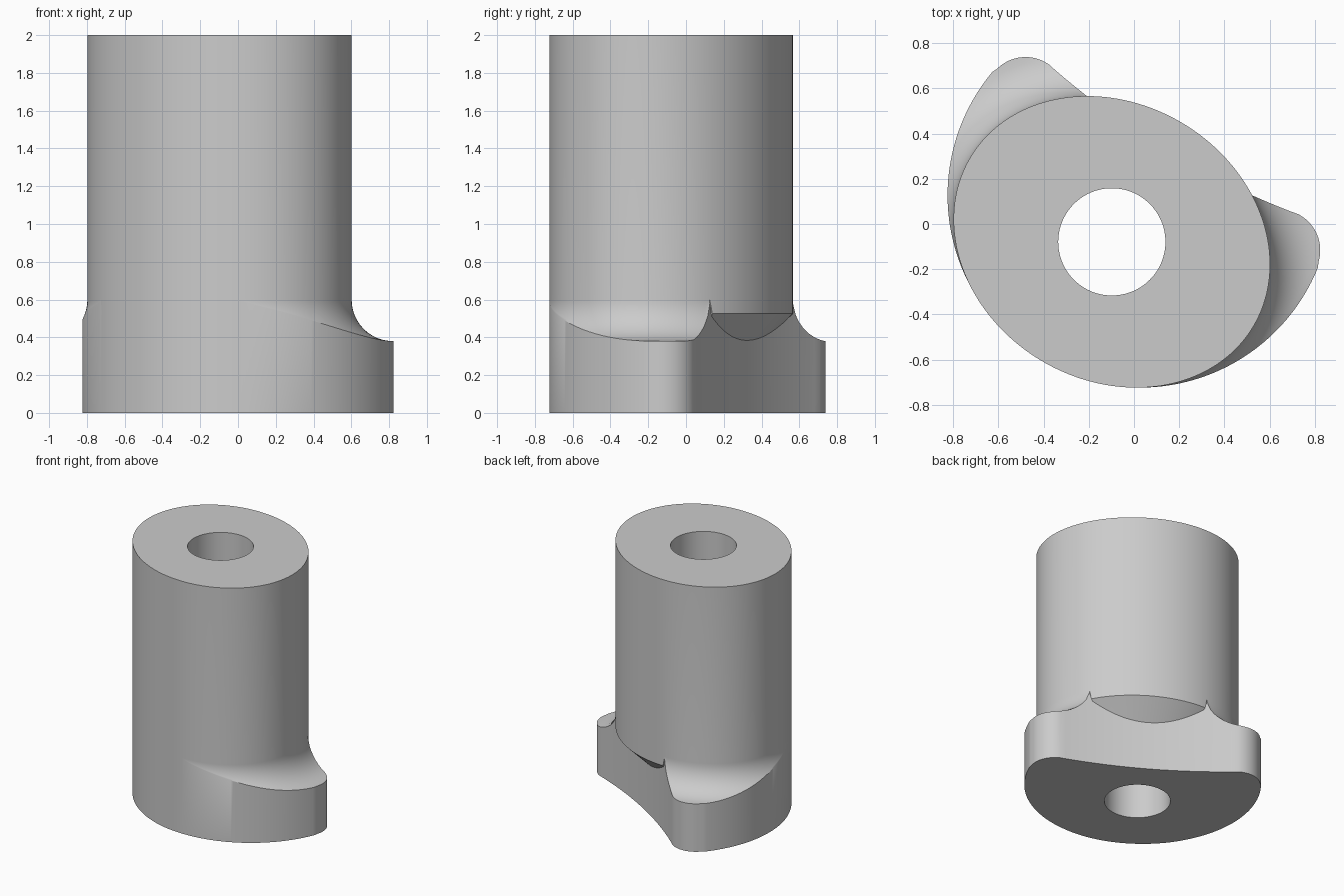
import bpy, bmesh
from math import sin, cos, tau, pi, radians, sqrt, asin, hypot
from mathutils import Matrix

cube = bpy.data.objects.get("Cube")
if cube:
    bpy.data.objects.remove(cube, do_unlink=True)

SEGMENTS = 256
STEPS = 12
HEIGHT = 2.0
LONG_R, SHORT_R = 0.729, 0.611      # elliptical column
BORE_R = 0.237
FILLET_R, FILLET_TOP = 0.22, 0.6    # fillet between foot and column
UNDERCUT_TOP = 0.525                # where the column overhangs the foot


def column_radius(a):
    return 1 / hypot(cos(a) / LONG_R, sin(a) / SHORT_R)


def ray_circle(a, cx, cy, r):
    """Far hit of a ray from the origin on a circle."""
    along = cx * cos(a) + cy * sin(a)
    across = cx * sin(a) - cy * cos(a)
    return along + sqrt(max(r * r - across * across, 0))


def foot_radius(a):
    """Round front, two rounded lobes and a hollow back."""
    if cos(a) < 0:
        a = pi - a
    a = (a + pi) % tau - pi
    if a < radians(24.5):
        r = ray_circle(a, 0, 0.24, 0.85)
        return max(r, column_radius(a))
    if a < radians(40):
        return ray_circle(a, 0.655, 0.35, 0.18)
    k, base = 0.142 * cos(a) ** 2, 0.47
    return 2 * base / (sin(a) + sqrt(sin(a) ** 2 - 4 * k * base))


def section(a):
    """Closed section at one angle, as (radius, height) pairs."""
    rc, rf = column_radius(a), foot_radius(a)
    d = rf - rc
    pts = [(BORE_R, 0), (rf, 0)]
    if d >= 0:
        start = asin(1 - min(d, FILLET_R) / FILLET_R)
        for i in range(STEPS + 1):
            t = start + (pi / 2 - start) * i / STEPS
            r = rf if i == 0 else rc + FILLET_R * (1 - sin(t))
            pts.append((r, FILLET_TOP - FILLET_R * cos(t)))
    else:
        for i in range(STEPS + 1):
            t = 1 - i / STEPS
            pts.append((rc + d * t, UNDERCUT_TOP + d * t))
    return pts + [(rc, HEIGHT), (BORE_R, HEIGHT)]


# Loft the sections around the bore
bm = bmesh.new()
rows = []
for s in range(SEGMENTS):
    a = tau * s / SEGMENTS
    rows.append([bm.verts.new((r * cos(a), r * sin(a), z)) for r, z in section(a)])
for s in range(SEGMENTS):
    here, after = rows[s], rows[(s + 1) % SEGMENTS]
    for i in range(len(here)):
        j = (i + 1) % len(here)
        bm.faces.new((here[i], after[i], after[j], here[j]))
bmesh.ops.remove_doubles(bm, verts=bm.verts, dist=0.00005)
bmesh.ops.recalc_face_normals(bm, faces=bm.faces)
bm.transform(Matrix.Translation((-0.098, -0.079, 0)) @ Matrix.Rotation(radians(-31), 4, "Z"))

mesh = bpy.data.meshes.new("bored_cam_column")
bm.to_mesh(mesh)
bm.free()
column = bpy.data.objects.new("bored_cam_column", mesh)
bpy.context.collection.objects.link(column)

# Plain grey finish
grey = bpy.data.materials.new("light_grey")
grey.use_nodes = True
grey.diffuse_color = (0.6, 0.6, 0.6, 1)
grey.node_tree.nodes["Principled BSDF"].inputs["Base Color"].default_value = (0.6, 0.6, 0.6, 1)
mesh.materials.append(grey)

bpy.ops.object.select_all(action="DESELECT")
column.select_set(True)
bpy.context.view_layer.objects.active = column
bpy.ops.object.shade_smooth_by_angle(angle=radians(30))
